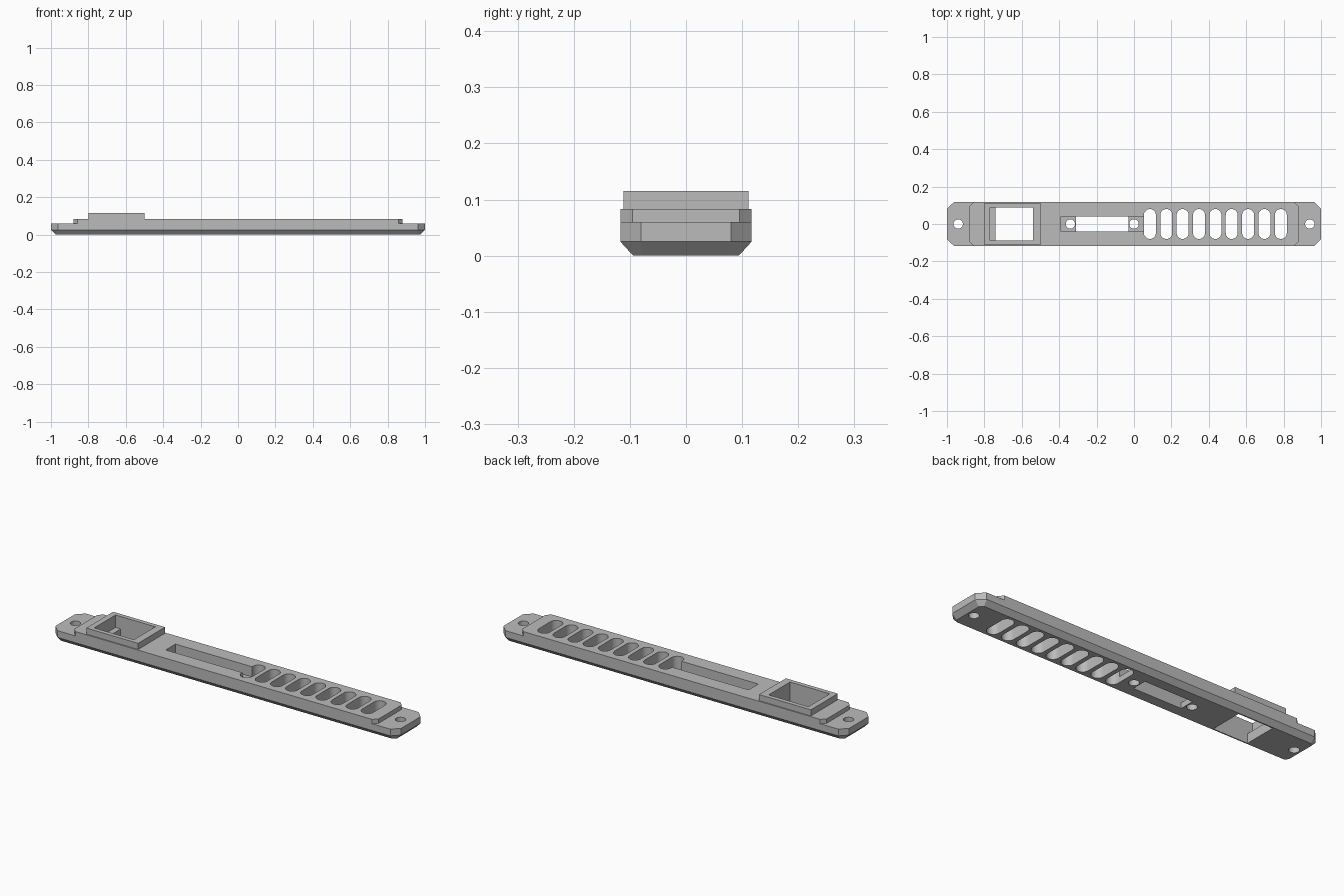
import bpy
import bmesh
import math

if "Cube" in bpy.data.objects:
    bpy.data.objects.remove(bpy.data.objects["Cube"])

grey = bpy.data.materials.new("plain grey")
grey.use_nodes = True
colour = (0.5, 0.5, 0.5, 1)
grey.diffuse_color = colour
grey.node_tree.nodes["Principled BSDF"].inputs["Base Color"].default_value = colour


def loft(name, rings):
    """Closed solid through rings of (outline, z), listed from bottom to top."""
    bm = bmesh.new()
    loops = [[bm.verts.new((x, y, z)) for x, y in outline] for outline, z in rings]
    count = len(loops[0])
    bm.faces.new(loops[0][::-1])
    bm.faces.new(loops[-1])
    for low, high in zip(loops, loops[1:]):
        for i in range(count):
            j = (i + 1) % count
            bm.faces.new((low[i], low[j], high[j], high[i]))
    bmesh.ops.recalc_face_normals(bm, faces=bm.faces)
    mesh = bpy.data.meshes.new(name)
    bm.to_mesh(mesh)
    bm.free()
    mesh.materials.append(grey)
    obj = bpy.data.objects.new(name, mesh)
    bpy.context.collection.objects.link(obj)
    return obj


def clipped(hx, hy, cut):
    """Rectangle outline with its four corners cut off."""
    return [(hx, cut - hy), (hx, hy - cut), (hx - cut, hy), (cut - hx, hy),
            (-hx, hy - cut), (-hx, cut - hy), (cut - hx, -hy), (hx - cut, -hy)]


def rect(x0, x1, hy):
    return [(x0, -hy), (x1, -hy), (x1, hy), (x0, hy)]


def stadium(cx, r, hy, steps=14):
    """Outline with round ends, long in y; a circle when hy equals r."""
    pts = []
    for side in (1, -1):
        for i in range(steps + (hy > r)):
            a = math.pi * i / steps
            pts.append((cx + side * r * math.cos(a),
                        side * (hy - r + r * math.sin(a))))
    return pts


def combine(target, tool, operation):
    mod = target.modifiers.new(operation, 'BOOLEAN')
    mod.operation = operation
    mod.solver = 'EXACT'
    mod.object = tool
    bpy.context.view_layer.objects.active = target
    bpy.ops.object.modifier_apply(modifier=mod.name)
    bpy.data.objects.remove(tool)


def cut(outline, z0=-0.1, z1=0.2):
    combine(plate, loft("cutter", [(outline, z0), (outline, z1)]), 'DIFFERENCE')


# Base plate with clipped corners and a bevelled underside
edge = clipped(1.0, 0.117, 0.037)
plate = loft("mounting_plate", [(clipped(0.975, 0.094, 0.016), 0),
                                (edge, 0.025), (edge, 0.06)])

# Raised deck and socket frame
deck = clipped(0.88, 0.117, 0.022)
combine(plate, loft("deck", [(deck, 0.06), (deck, 0.083)]), 'UNION')
frame = rect(-0.80, -0.50, 0.111)
combine(plate, loft("socket_frame", [(frame, 0.07), (frame, 0.115)]), 'UNION')

# Socket opening with a ledge on its outer side
cut(rect(-0.74, -0.54, 0.088))
cut(rect(-0.77, -0.54, 0.088), 0.05)

# Switch recess, its window and two screw holes
cut(rect(-0.39, 0.06, 0.04), 0.03)
cut(rect(-0.31, -0.03, 0.04))
for x in (-0.34, 0.0, -0.94, 0.94):
    cut(stadium(x, 0.025, 0.025))

# Row of vent slots
for i in range(9):
    cut(stadium(0.085 + i * 0.0875, 0.032, 0.08))

bpy.ops.object.select_all(action='DESELECT')
plate.select_set(True)
bpy.context.view_layer.objects.active = plate
bpy.ops.object.shade_smooth_by_angle(angle=math.radians(25))
